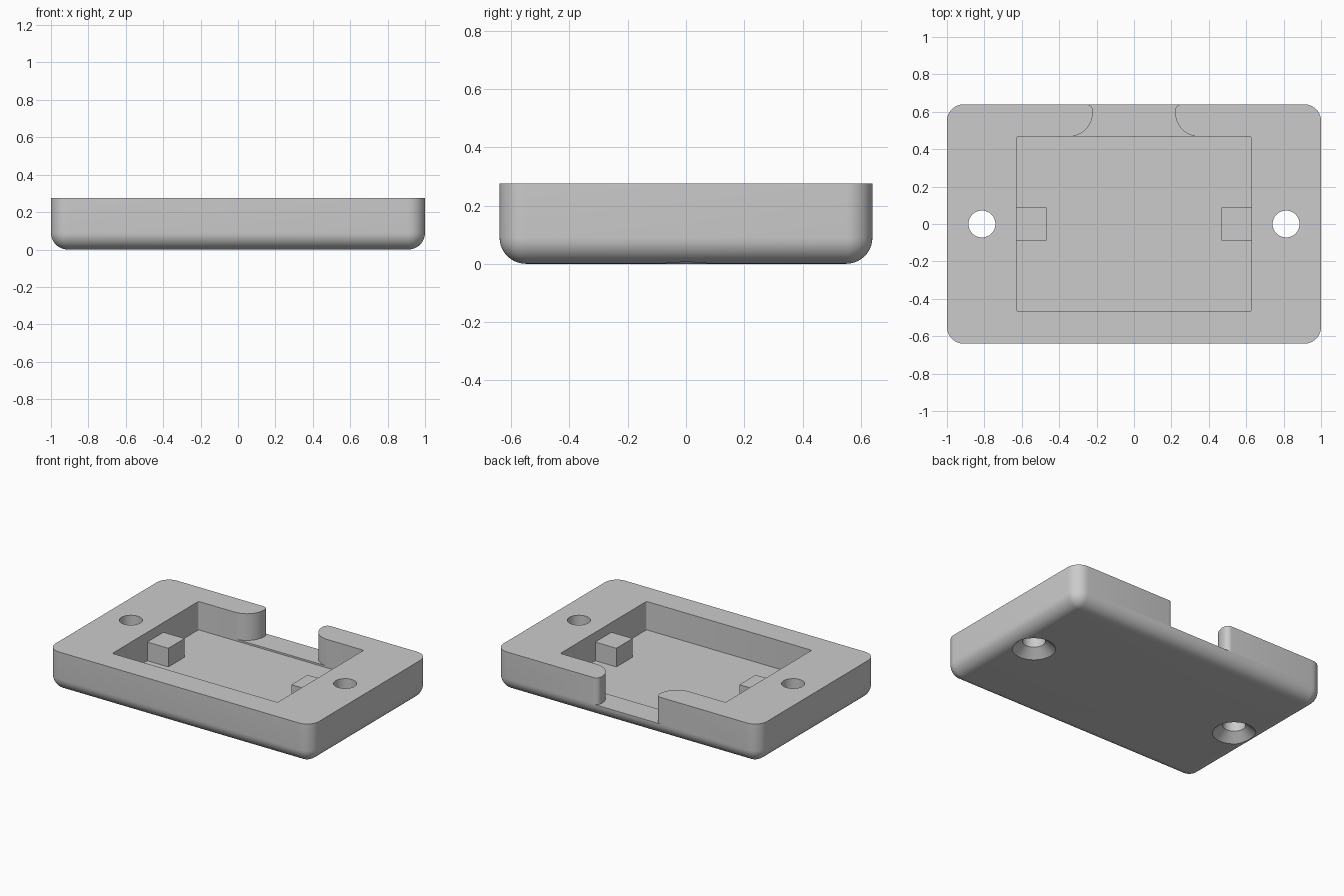
import bpy, bmesh, math

if "Cube" in bpy.data.objects:
    bpy.data.objects.remove(bpy.data.objects["Cube"])

TOP, FLOOR, STEP = 0.275, 0.08, 0.092
HALF_X, HALF_Y, ROUND = 1.0, 0.64, 0.09

grey = bpy.data.materials.new("plain grey")
grey.use_nodes = True
grey.diffuse_color = (0.6, 0.6, 0.6, 1)
grey.node_tree.nodes["Principled BSDF"].inputs["Base Color"].default_value = (0.6, 0.6, 0.6, 1)


def arc(cx, cy, r, start, end, steps=10):
    angles = [math.radians(start + (end - start) * i / steps) for i in range(steps + 1)]
    return [(cx + r * math.cos(a), cy + r * math.sin(a)) for a in angles]


def rounded_rect(hx, hy, r, steps=10):
    pts = []
    for sx, sy, a in ((1, 1, 0), (-1, 1, 90), (-1, -1, 180), (1, -1, 270)):
        pts += arc(sx * (hx - r), sy * (hy - r), r, a, a + 90, steps)
    return pts


def loft(name, sections):
    """Solid through a stack of (outline, z) sections, capped at both ends."""
    bm = bmesh.new()
    rings = [[bm.verts.new((x, y, z)) for x, y in pts] for pts, z in sections]
    n = len(rings[0])
    for low, high in zip(rings, rings[1:]):
        for i in range(n):
            j = (i + 1) % n
            bm.faces.new((low[i], low[j], high[j], high[i]))
    bm.faces.new(rings[0][::-1])
    bm.faces.new(rings[-1])
    bmesh.ops.recalc_face_normals(bm, faces=bm.faces)
    mesh = bpy.data.meshes.new(name)
    bm.to_mesh(mesh)
    bm.free()
    mesh.materials.append(grey)
    obj = bpy.data.objects.new(name, mesh)
    bpy.context.collection.objects.link(obj)
    return obj


def cut(target, cutter):
    cutter.hide_render = True
    mod = target.modifiers.new("cut", 'BOOLEAN')
    mod.operation, mod.solver, mod.object = 'DIFFERENCE', 'EXACT', cutter
    bpy.context.view_layer.objects.active = target
    bpy.ops.object.modifier_apply(modifier=mod.name)
    bpy.data.objects.remove(cutter)


# Case body: rounded corners, with a quarter-round around the underside
sections = []
for i in range(11):
    a = math.radians(9 * i)
    inset = ROUND * (1 - math.sin(a))
    r = max(ROUND - inset, 0.001)
    sections.append((rounded_rect(HALF_X - inset, HALF_Y - inset, r),
                     ROUND * (1 - math.cos(a))))
sections.append((rounded_rect(HALF_X, HALF_Y, ROUND), TOP))
body = loft("case_body", sections)

# Main pocket
pocket = rounded_rect(0.627, 0.467, 0.01, 4)
cut(body, loft("pocket_cutter", [(pocket, FLOOR), (pocket, 0.4)]))

# Flared opening through the back wall
side = [(0.35, 0.42)] + arc(0.35, 0.597, 0.13, 270, 180, 16)
side += arc(0.255, 0.605, 0.035, 180, 90, 6) + [(0.255, 0.72)]
opening = side + [(-x, y) for x, y in reversed(side)]
cut(body, loft("opening_cutter", [(opening, STEP), (opening, 0.4)]))

# Screw holes, countersunk from below
for sx in (-1, 1):
    def circle(r):
        return arc(sx * 0.813, 0, r, 0, 360, 48)[:-1]
    cut(body, loft("screw_hole_cutter", [
        (circle(0.155), -0.02), (circle(0.135), 0), (circle(0.072), 0.055), (circle(0.072), 0.4)]))

bpy.ops.object.select_all(action='DESELECT')
body.select_set(True)
bpy.context.view_layer.objects.active = body
bpy.ops.object.shade_smooth_by_angle(angle=math.radians(30))

# Support blocks against the pocket side walls
for sx, name in ((1, "left_support_block"), (-1, "right_support_block")):
    block = [(sx * 0.467, -0.088), (sx * 0.64, -0.088), (sx * 0.64, 0.088), (sx * 0.467, 0.088)]
    loft(name, [(block, FLOOR - 0.01), (block, 0.208)])
